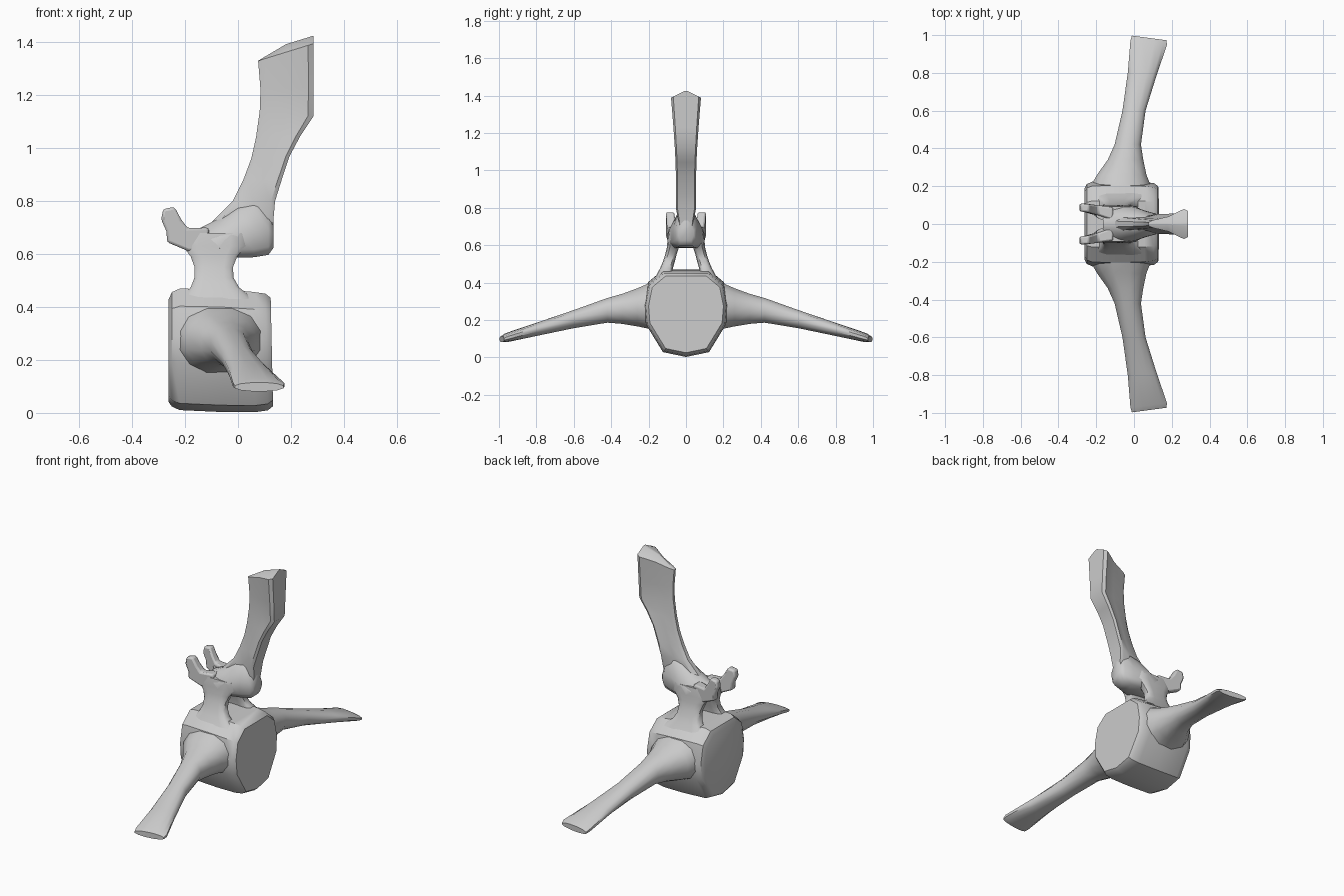
import bpy, bmesh, math
from mathutils import Vector

if "Cube" in bpy.data.objects:
    bpy.data.objects.remove(bpy.data.objects["Cube"], do_unlink=True)

bone = bpy.data.materials.new("bone_grey")
bone.use_nodes = True
bone.diffuse_color = (0.6, 0.6, 0.6, 1)
bone.node_tree.nodes["Principled BSDF"].inputs["Base Color"].default_value = (0.6, 0.6, 0.6, 1)


def finish(name, bm, angle=40, bevel=0):
    """Turn a bmesh into a smooth-shaded object."""
    bmesh.ops.recalc_face_normals(bm, faces=bm.faces)
    mesh = bpy.data.meshes.new(name)
    bm.to_mesh(mesh)
    bm.free()
    mesh.materials.append(bone)
    obj = bpy.data.objects.new(name, mesh)
    bpy.context.collection.objects.link(obj)
    if bevel:
        mod = obj.modifiers.new("soft_edges", "BEVEL")
        mod.width, mod.segments = bevel, 2
    bpy.ops.object.select_all(action="DESELECT")
    obj.select_set(True)
    bpy.context.view_layer.objects.active = obj
    bpy.ops.object.shade_smooth_by_angle(angle=math.radians(angle))
    return obj


def loft(name, rings, angle=40):
    """Skin a list of equal-length point rings and cap both ends."""
    bm = bmesh.new()
    loops = [[bm.verts.new(p) for p in ring] for ring in rings]
    n = len(loops[0])
    for a, b in zip(loops, loops[1:]):
        for i in range(n):
            j = (i + 1) % n
            bm.faces.new((a[i], a[j], b[j], b[i]))
    bm.faces.new(loops[0])
    bm.faces.new(loops[-1])
    return finish(name, bm, angle)


def oval(n, power=1.0):
    """Unit oval points; a power below one makes it boxier."""
    pts = []
    for i in range(n):
        t = math.tau * (i + 0.5) / n
        c, s = math.cos(t), math.sin(t)
        pts.append((math.copysign(abs(c) ** power, c), math.copysign(abs(s) ** power, s)))
    return pts


# Centrum: a faceted drum lying along x
half = [(0, 0.005), (0.12, 0.03), (0.212, 0.18), (0.22, 0.28), (0.198, 0.39), (0.12, 0.455)]
outline = half + [(-y, z) for y, z in reversed(half[1:])]
stations = [(-0.262, 0.86, 0.235), (-0.25, 0.96, 0.24), (-0.22, 1.02, 0.24), (-0.06, 1.03, 0.235),
            (0.06, 1.01, 0.23), (0.108, 0.98, 0.23), (0.128, 0.91, 0.23)]
loft("centrum", [[(x + 0.02 * (0.23 - z) * (x > 0), y * s, max(0, mid + (z - 0.23) * s))
                  for y, z in outline] for x, s, mid in stations], 35)

# Transverse processes: y, x centre, z centre, x radius, z radius
wing = [(0.10, -0.07, 0.27, 0.175, 0.17), (0.20, -0.07, 0.275, 0.165, 0.125),
        (0.26, -0.065, 0.268, 0.135, 0.105), (0.34, -0.045, 0.26, 0.097, 0.083),
        (0.42, -0.033, 0.252, 0.072, 0.068), (0.60, 0.0, 0.205, 0.063, 0.05),
        (0.80, 0.045, 0.15, 0.08, 0.036), (0.96, 0.078, 0.106, 0.1, 0.025),
        (0.985, 0.08, 0.098, 0.094, 0.017)]
for side, label in ((1, "left"), (-1, "right")):
    rings = []
    for y, cx, cz, rx, rz in wing:
        skew = -0.14 * max(0, y - 0.7) / 0.3
        rings.append([(cx + rx * u, side * (y + skew * rx * u), cz + rz * v) for u, v in oval(12, 0.9)])
    loft(label + "_transverse_process", rings, 45)

# Neural arch walls: z, front x, back x, inner y, outer y
wall = [(0.43, -0.22, 0.06, 0.075, 0.165), (0.475, -0.18, 0.005, 0.07, 0.14),
        (0.51, -0.166, -0.015, 0.06, 0.125), (0.55, -0.165, -0.018, 0.05, 0.112),
        (0.59, -0.18, -0.002, 0.037, 0.102), (0.63, -0.21, 0.03, 0.025, 0.1),
        (0.68, -0.2, 0.03, 0.02, 0.093)]
for side, label in ((1, "left"), (-1, "right")):
    rings = [[((a + b) / 2 + (b - a) / 2 * u, side * ((c + d) / 2 + (d - c) / 2 * v), z)
              for u, v in oval(12, 0.5)] for z, a, b, c, d in wall]
    loft(label + "_arch_wall", rings, 45)

# Arch roof: x, bottom z, top z, half width
roof = [(-0.165, 0.605, 0.69, 0.075), (-0.14, 0.597, 0.7, 0.095), (-0.07, 0.592, 0.735, 0.1),
        (0.0, 0.586, 0.78, 0.092), (0.06, 0.588, 0.8, 0.07), (0.115, 0.597, 0.79, 0.055),
        (0.135, 0.625, 0.73, 0.042)]
rings = []
for x, low, high, w in roof:
    s = [(w * 0.65, low), (w, low + 0.03), (w * 0.98, (low + high) / 2), (w * 0.55, high - 0.02), (w * 0.2, high)]
    rings.append([(x, y, z) for y, z in s] + [(x, -y, z) for y, z in reversed(s)])
loft("arch_roof", rings, 50)

# Front articular prongs
prong = [(-0.11, 0.6), (-0.19, 0.612), (-0.268, 0.645), (-0.27, 0.685), (-0.29, 0.73),
         (-0.283, 0.77), (-0.24, 0.778), (-0.214, 0.73), (-0.19, 0.698), (-0.11, 0.7)]
for side, label in ((1, "left"), (-1, "right")):
    bm = bmesh.new()
    layers = []
    for outer in (0, 1):
        ring = []
        for x, z in prong:
            spread = min(1, max(0, (-0.11 - x) / 0.14))
            y = 0.088 + 0.02 * spread if outer else 0.02 + 0.046 * spread
            ring.append(bm.verts.new((x, side * y, z)))
        layers.append(ring)
        bm.faces.new(ring)
    n = len(prong)
    for i in range(n):
        j = (i + 1) % n
        bm.faces.new((layers[0][i], layers[0][j], layers[1][j], layers[1][i]))
    finish(label + "_articular_prong", bm, 50, 0.01)

# Neural spine: (front x, z), (back x, z), front half width, back half width
spine = [((-0.15, 0.66), (0.12, 0.66), 0.03, 0.035), ((-0.1, 0.72), (0.133, 0.72), 0.03, 0.04),
         ((-0.02, 0.8), (0.14, 0.8), 0.025, 0.054), ((0.02, 0.88), (0.165, 0.88), 0.022, 0.054),
         ((0.05, 0.96), (0.195, 0.97), 0.02, 0.054), ((0.068, 1.04), (0.235, 1.045), 0.018, 0.056),
         ((0.082, 1.14), (0.285, 1.12), 0.016, 0.06), ((0.085, 1.22), (0.286, 1.23), 0.016, 0.067),
         ((0.076, 1.33), (0.286, 1.395), 0.018, 0.08)]
rings = []
for front, back, fw, bw in spine:
    a, b = Vector((front[0], 0, front[1])), Vector((back[0], 0, back[1]))
    s = [(0, fw * 0.5), (0.12, fw * 1.15), (0.5, fw * 0.5 + bw * 0.38), (0.9, bw), (1, bw * 0.85)]
    rings.append([a.lerp(b, t) + Vector((0, w, 0)) for t, w in s]
                 + [a.lerp(b, t) - Vector((0, w, 0)) for t, w in reversed(s)])
# Raised ridge closing the top
crest = [p + Vector((0, -p.y, 0.03 * min(1, (p.x - 0.076) / 0.1))) for p in rings[-1]]
rings.append([Vector((p.x, q.y * 0.12, p.z)) for p, q in zip(crest, rings[-1])])
loft("neural_spine", rings, 38)
